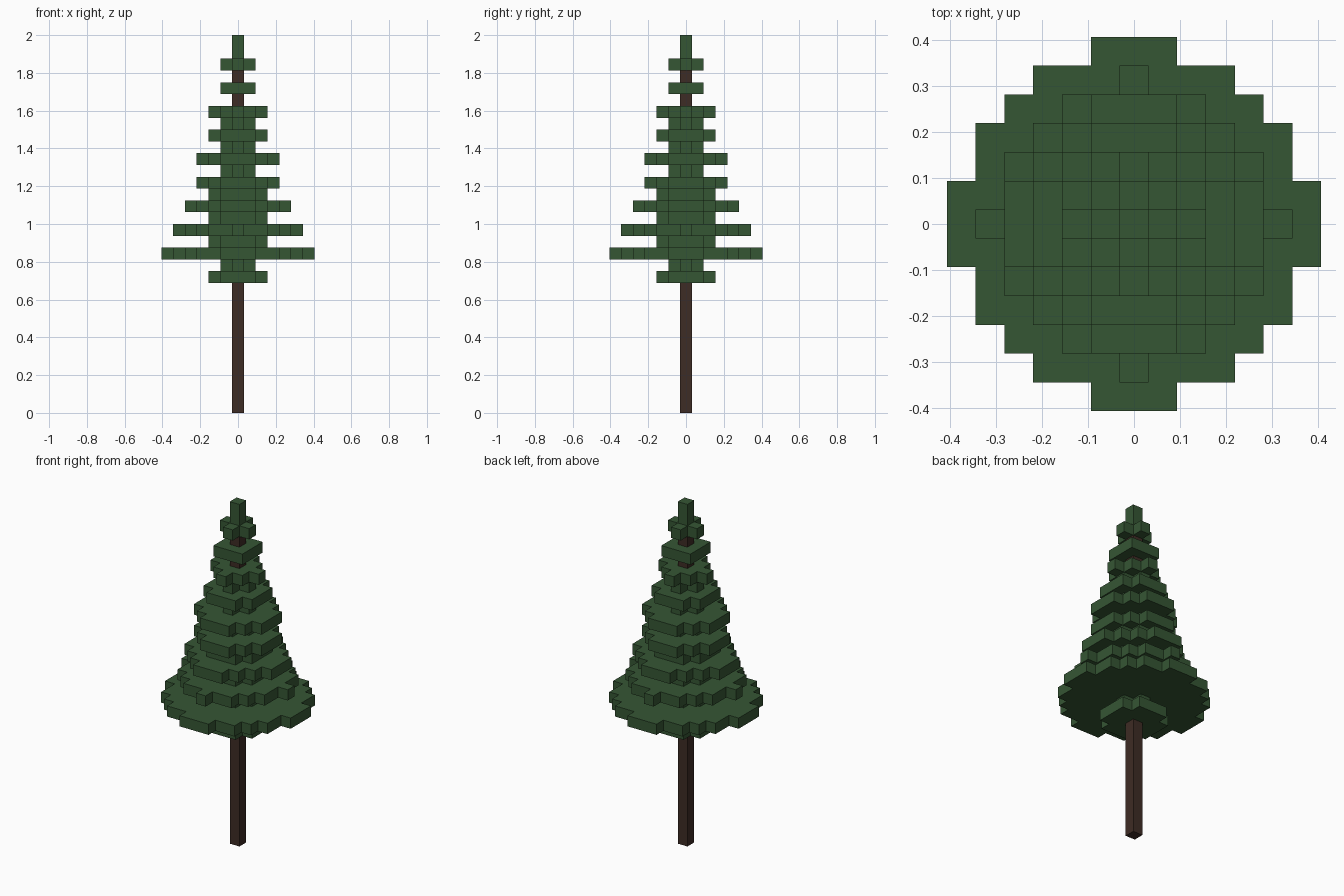
import bpy
import bmesh

U = 2 / 32  # one block

cube = bpy.data.objects.get("Cube")
if cube:
    bpy.data.objects.remove(cube, do_unlink=True)


def make_material(name, rgb):
    mat = bpy.data.materials.new(name)
    mat.use_nodes = True
    color = (*rgb, 1)
    mat.diffuse_color = color
    bsdf = mat.node_tree.nodes["Principled BSDF"]
    bsdf.inputs["Base Color"].default_value = color
    bsdf.inputs["Roughness"].default_value = 0.9
    return mat


def make_slab(name, rows, bottom, height, mat):
    """Stepped slab; rows[i] is the block reach in x at i blocks from the centre in y."""
    last = len(rows) - 1
    side = []
    for y in range(-last, last + 1):
        reach = rows[abs(y)] + 0.5
        for point in ((reach, y - 0.5), (reach, y + 0.5)):
            # Drop points that lie along a straight edge
            if len(side) > 1 and side[-1][0] == side[-2][0] == reach:
                side.pop()
            if not side or side[-1] != point:
                side.append(point)
    outline = side + [(-x, y) for x, y in reversed(side)]

    bm = bmesh.new()
    face = bm.faces.new([bm.verts.new((x * U, y * U, bottom * U)) for x, y in outline])
    grown = bmesh.ops.extrude_face_region(bm, geom=[face])
    top = [v for v in grown["geom"] if isinstance(v, bmesh.types.BMVert)]
    bmesh.ops.translate(bm, verts=top, vec=(0, 0, height * U))
    bmesh.ops.recalc_face_normals(bm, faces=bm.faces)
    mesh = bpy.data.meshes.new(name)
    bm.to_mesh(mesh)
    bm.free()
    mesh.materials.append(mat)
    obj = bpy.data.objects.new(name, mesh)
    bpy.context.collection.objects.link(obj)
    return obj


needles = make_material("needle green", (0.036, 0.093, 0.034))
bark = make_material("bark brown", (0.048, 0.025, 0.018))

# Stepped outlines, from the centre row outwards
CROSS = (1, 0)
SQUARE = (1, 1)
DIAMOND = (2, 1, 0)
DISC_2 = (2, 2, 1)
DISC_3 = (3, 3, 2, 1)
DISC_4 = (4, 4, 3, 2, 1)
DISC_5 = (5, 4, 4, 3, 2, 0)
DISC_6 = (6, 6, 5, 5, 4, 3, 1)

# Trunk and pointed crown
make_slab("trunk", (0,), 0, 30, bark)
make_slab("crown_tip", (0,), 30, 2, needles)

# Foliage layers, one block tall each, from the bottom up
FIRST = 11
layers = [DISC_2, CROSS, DISC_6, DISC_2, DISC_5, DISC_2, DISC_4, DISC_2, DISC_3,
          CROSS, DISC_3, CROSS, DISC_2, CROSS, DIAMOND, None, SQUARE, None, CROSS]
for i, rows in enumerate(layers):
    if rows:
        make_slab(f"foliage_layer_{i + 1:02d}", rows, FIRST + i, 1, needles)
